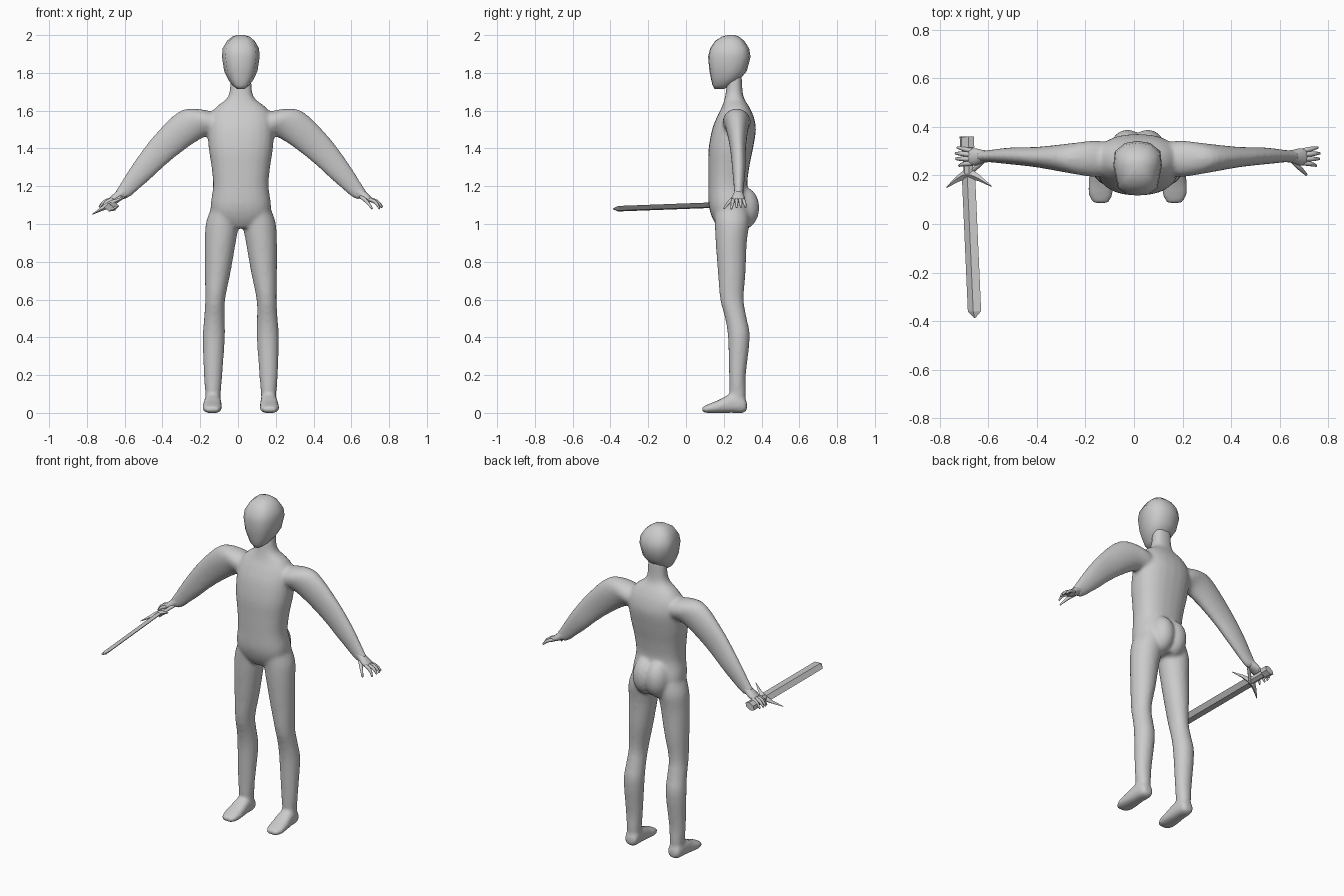
import bpy, bmesh, math
from mathutils import Vector, Matrix

cube = bpy.data.objects.get("Cube")
if cube:
    bpy.data.objects.remove(cube)

MID = 0.015          # the figure stands slightly off the centre line
X, Y, Z = Vector((1, 0, 0)), Vector((0, 1, 0)), Vector((0, 0, 1))

grey = bpy.data.materials.new("plain grey")
grey.use_nodes = True
grey.diffuse_color = (0.6, 0.6, 0.6, 1)
grey.node_tree.nodes["Principled BSDF"].inputs["Base Color"].default_value = (0.6, 0.6, 0.6, 1)


def spline(rows, steps):
    """Smoothly interpolate rows of numbers."""
    out = []
    for i in range(len(rows) - 1):
        a, b = rows[max(i - 1, 0)], rows[i]
        c, d = rows[i + 1], rows[min(i + 2, len(rows) - 1)]
        for s in range(steps):
            t = s / steps
            out.append([q + 0.5 * t * (r - p + t * (2 * p - 5 * q + 4 * r - w + t * (3 * (q - r) + w - p)))
                        for p, q, r, w in zip(a, b, c, d)])
    return out + [list(rows[-1])]


def oval(n, power=1.0):
    """Unit outline, boxier when power is below one."""
    pts = []
    for i in range(n):
        a = 2 * math.pi * i / n
        c, s = math.cos(a), math.sin(a)
        pts.append((math.copysign(abs(c) ** power, c), math.copysign(abs(s) ** power, s)))
    return pts


def loft(bm, rows, u, v, outline, steps=1):
    """Skin rings given as (x, y, z, radius along u, radius along v)."""
    rings, new = [], []
    for x, y, z, ru, rv in spline(rows, steps):
        rings.append([bm.verts.new(Vector((x, y, z)) + u * (p * ru) + v * (q * rv)) for p, q in outline])
    n = len(outline)
    for a, b in zip(rings, rings[1:]):
        for i in range(n):
            j = (i + 1) % n
            new.append(bm.faces.new((a[i], a[j], b[j], b[i])))
    new += [bm.faces.new(rings[0]), bm.faces.new(rings[-1])]
    bmesh.ops.recalc_face_normals(bm, faces=new)


def finish(bm, name, smooth=True, x=0.0):
    mesh = bpy.data.meshes.new(name)
    bm.to_mesh(mesh)
    bm.free()
    mesh.materials.append(grey)
    for p in mesh.polygons:
        p.use_smooth = smooth
    ob = bpy.data.objects.new(name, mesh)
    ob.location.x = x
    bpy.context.collection.objects.link(ob)
    return ob


def upright(z, front, back, cx, half):
    return (cx, (front + back) / 2, z, half, (back - front) / 2)


# Body: torso, neck, legs, feet and arms fused into one smooth skin
body = bmesh.new()
torso = [(0.98, .17, .33, .08), (1.03, .14, .345, .15), (1.1, .12, .345, .16),
         (1.2, .118, .325, .147), (1.3, .118, .335, .155), (1.4, .12, .355, .17),
         (1.5, .138, .37, .175), (1.57, .165, .358, .165), (1.62, .19, .335, .13),
         (1.66, .203, .31, .078), (1.7, .211, .30, .06), (1.79, .22, .295, .055)]
loft(body, [upright(z, f, b, 0, h) for z, f, b, h in torso], X, Y, oval(24, 0.85), 4)

leg = [(1.07, .15, .33, .088, .075), (1.0, .152, .335, .098, .088), (.9, .157, .322, .109, .082),
       (.75, .168, .316, .122, .069), (.6, .181, .306, .136, .053), (.5, .207, .322, .14, .055),
       (.4, .222, .338, .143, .059), (.2, .228, .317, .147, .049), (.1, .23, .317, .147, .041),
       (.03, .24, .31, .148, .038)]
foot = [(.147, .323, .035, .022, .018), (.147, .305, .042, .04, .042), (.149, .24, .05, .046, .05),
        (.151, .17, .033, .051, .034), (.152, .12, .023, .05, .024), (.152, .085, .018, .032, .014)]
arm = [(.10, .268, 1.545, .06, .07), (.17, .268, 1.54, .075, .10), (.265, .27, 1.525, .063, .095),
       (.405, .275, 1.41, .043, .08), (.52, .28, 1.285, .035, .063), (.615, .279, 1.175, .025, .042),
       (.645, .278, 1.15, .025, .03)]
for side in (1, -1):
    def mirrored(rows):
        return [(side * r[0], *r[1:]) for r in rows]
    loft(body, mirrored([upright(*r) for r in leg]), X, Y, oval(20), 4)
    loft(body, mirrored(foot), X, Z, oval(20, 0.8), 4)
    loft(body, mirrored(arm), Y, Vector((side * .707, 0, .707)), oval(20), 4)
    # Buttock
    bmesh.ops.create_uvsphere(body, u_segments=20, v_segments=12, radius=1,
                              matrix=Matrix.Translation((side * .042, .30, 1.085))
                              @ Matrix.Diagonal((.075, .089, .115, 1)))
skin = finish(body, "body", x=MID)
fuse = skin.modifiers.new("fuse", 'REMESH')
fuse.mode = 'VOXEL'
fuse.voxel_size = 0.01
fuse.use_smooth_shade = True
relax = skin.modifiers.new("relax", 'SMOOTH')
relax.factor = 0.5
relax.iterations = 8

# Head: faceted egg with a narrow face and a wide back
head = bmesh.new()
half_face = [(.42, -.96), (.78, -.72), (.96, .1), (.9, .62), (.5, .92)]
face = [(0, -1)] + half_face + [(0, 1)] + [(-p, q) for p, q in reversed(half_face)]
skull = [(1.716, .15, .205, .022), (1.735, .14, .235, .048), (1.765, .133, .285, .07),
         (1.81, .124, .322, .092), (1.885, .117, .342, .104), (1.93, .128, .334, .1),
         (1.97, .155, .308, .076), (1.992, .19, .28, .048), (2.0, .22, .26, .02)]
loft(head, [upright(z, f, b, 0, h) for z, f, b, h in skull], X, Y, face)
finish(head, "head", x=MID)

# Hands: palm, four bent fingers and a thumb
palm = [(.60, .279, 1.185, .024, .03), (.635, .278, 1.16, .026, .026),
        (.665, .276, 1.14, .035, .02), (.69, .276, 1.124, .034, .014)]
fingers = [[(.675, .252, 1.132), (.713, .247, 1.115), (.735, .24, 1.08)],
           [(.68, .268, 1.132), (.722, .268, 1.118), (.748, .268, 1.088)],
           [(.68, .285, 1.132), (.722, .289, 1.118), (.75, .291, 1.09)],
           [(.675, .30, 1.13), (.715, .309, 1.115), (.742, .315, 1.09)],
           [(.635, .262, 1.145), (.667, .23, 1.118), (.695, .202, 1.082)]]
for side, name in ((1, "left_hand"), (-1, "right_hand")):
    hand = bmesh.new()
    loft(hand, [(side * r[0], *r[1:]) for r in palm], Y, Vector((side * .6, 0, .8)), oval(12), 3)
    for path in fingers:
        pts = [Vector((side * p[0], p[1], p[2])) for p in path]
        along = (pts[2] - pts[0]).normalized()
        u = along.cross(Z).normalized()
        v = u.cross(along)
        radii = (.0105, .0095, .005)
        loft(hand, [(*p, r, r) for p, r in zip(pts, radii)], u, v, oval(8), 3)
    finish(hand, name, x=MID)

# Sword: local x is the width, local y runs back to the pommel
aim = Vector((-.033, .745, .028)).normalized()
wide = (Matrix.Rotation(math.radians(-28), 3, aim) @ X)
wide = (wide - aim * wide.dot(aim)).normalized()
flat = wide.cross(aim)
place = Matrix((wide, aim, flat)).transposed().to_4x4()
place.translation = Vector((-.681, .20, 1.102))

blade = bmesh.new()
loft(blade, [(0, .01, 0, .031, .011), (0, -.56, 0, .031, .011), (0, -.588, 0, .002, .002)], X, Z, oval(4))
grip = bmesh.new()
loft(grip, [(0, 0, 0, .022, .015), (0, .11, 0, .022, .015), (0, .115, 0, .033, .02),
            (0, .16, 0, .033, .02)], X, Z, oval(6))
guard = bmesh.new()
wing = [(.105, -.047, 0, .003, .002), (.05, -.012, 0, .014, .01), (.02, .002, 0, .02, .016)]
loft(guard, wing + [(-r[0], *r[1:]) for r in reversed(wing)], Y, Z, oval(4))
for bm, name in ((blade, "sword_blade"), (grip, "sword_grip"), (guard, "sword_guard")):
    finish(bm, name, smooth=False).matrix_world = place
